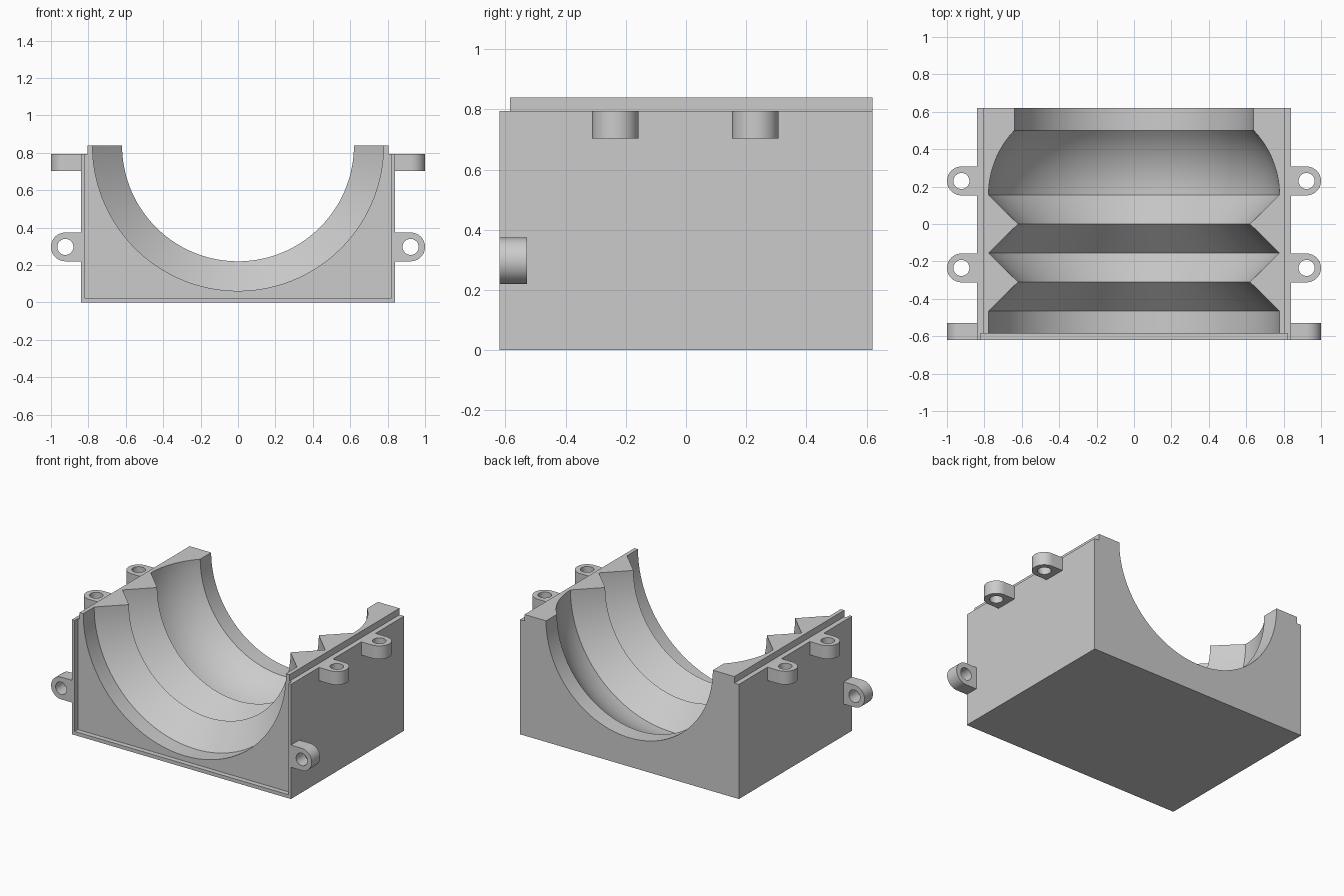
import bpy, bmesh
from math import pi, sin, cos, sqrt, radians
from mathutils import Matrix

cube = bpy.data.objects.get("Cube")
if cube:
    bpy.data.objects.remove(cube, do_unlink=True)

HALF_Y = 0.62      # half the housing length
TOP = 0.84         # split plane, also the bore axis height

grey = bpy.data.materials.new("plain grey")
grey.use_nodes = True
grey.diffuse_color = (0.6, 0.6, 0.6, 1)
grey.node_tree.nodes["Principled BSDF"].inputs["Base Color"].default_value = (0.6, 0.6, 0.6, 1)


def add_object(name, data):
    ob = bpy.data.objects.new(name, data)
    bpy.context.collection.objects.link(ob)
    return ob


def mesh_object(name, bm):
    bmesh.ops.recalc_face_normals(bm, faces=bm.faces)
    me = bpy.data.meshes.new(name)
    bm.to_mesh(me)
    bm.free()
    me.materials.append(grey)
    return add_object(name, me)


def evaluated_mesh(ob):
    dg = bpy.context.evaluated_depsgraph_get()
    return bpy.data.meshes.new_from_object(ob.evaluated_get(dg))


def smooth(ob):
    bpy.ops.object.select_all(action='DESELECT')
    ob.select_set(True)
    bpy.context.view_layer.objects.active = ob
    bpy.ops.object.shade_smooth_by_angle(angle=radians(25))


def cut(ob, cutter):
    mod = ob.modifiers.new("cut", 'BOOLEAN')
    mod.operation = 'DIFFERENCE'
    mod.solver = 'EXACT'
    mod.object = cutter
    bpy.context.view_layer.update()
    me = evaluated_mesh(ob)
    ob.modifiers.clear()
    ob.data = me
    bpy.data.objects.remove(cutter, do_unlink=True)


# Housing: stepped section with a raised lip, extruded front to back
half = [(0.84, 0), (0.84, 0.795), (0.805, 0.795), (0.805, TOP)]
section = half + [(-x, z) for x, z in reversed(half)]
bm = bmesh.new()
face = bm.faces.new([bm.verts.new((x, -HALF_Y, z)) for x, z in section])
ext = bmesh.ops.extrude_face_region(bm, geom=[face])
bmesh.ops.translate(bm, vec=(0, 2 * HALF_Y, 0),
                    verts=[v for v in ext["geom"] if isinstance(v, bmesh.types.BMVert)])
housing = mesh_object("housing", bm)

# Shallow front recess that leaves a thin rim at the sides and bottom
bm = bmesh.new()
bmesh.ops.create_cube(bm, size=1, matrix=Matrix.Translation((0, -0.685, 0.525))
                      @ Matrix.Diagonal((1.64, 0.2, 1.0, 1)))
cut(housing, mesh_object("recess_cutter", bm))

# Bore: straight mouth, two V ridges, domed chamber, narrow rear opening
WIDE, NARROW, REAR = 0.778, 0.62, 0.64
profile = [(-0.8, 0), (-0.8, WIDE), (-0.465, WIDE), (-0.31, NARROW),
           (-0.155, WIDE), (0, NARROW)]
start, span, drop = 0.155, 0.345, WIDE - REAR
arc_r = (span ** 2 + drop ** 2) / (2 * drop)
for i in range(13):
    dy = span * i / 12
    profile.append((start + dy, WIDE - arc_r + sqrt(arc_r ** 2 - dy ** 2)))
profile += [(0.8, REAR), (0.8, 0)]

bm = bmesh.new()
verts = [bm.verts.new((r, y, 0)) for y, r in profile]
edges = [bm.edges.new(pair) for pair in zip(verts, verts[1:])]
bmesh.ops.spin(bm, geom=verts + edges, cent=(0, 0, 0), axis=(0, 1, 0),
               angle=2 * pi, steps=128, use_merge=True)
bmesh.ops.remove_doubles(bm, verts=bm.verts, dist=1e-5)
bmesh.ops.rotate(bm, verts=bm.verts, matrix=Matrix.Rotation(pi / 128, 3, 'Y'))
bmesh.ops.translate(bm, verts=bm.verts, vec=(0, 0, TOP))
cut(housing, mesh_object("bore_cutter", bm))
smooth(housing)


# Screw ears: rounded tabs with a round hole
EAR_R, HOLE_R, THICK = 0.077, 0.043, 0.092


def ring(radius, a0, a1, n):
    return [(radius * cos(a0 + (a1 - a0) * i / n), radius * sin(a0 + (a1 - a0) * i / n))
            for i in range(n + 1)]


def ear(name, location, rotation):
    cu = bpy.data.curves.new(name, 'CURVE')
    cu.dimensions = '2D'
    cu.fill_mode = 'BOTH'
    cu.extrude = THICK / 2
    outline = ring(EAR_R, -pi / 2, pi / 2, 24) + [(-0.095, EAR_R), (-0.095, -EAR_R)]
    for points in (outline, ring(HOLE_R, 0, 2 * pi, 32)[:-1]):
        sp = cu.splines.new('POLY')
        sp.points.add(len(points) - 1)
        for p, (x, y) in zip(sp.points, points):
            p.co = (x, y, 0, 1)
        sp.use_cyclic_u = True
    temp = add_object("ear_outline", cu)
    bpy.context.view_layer.update()
    me = evaluated_mesh(temp)
    bpy.data.objects.remove(temp, do_unlink=True)
    bm = bmesh.new()
    bm.from_mesh(me)
    bmesh.ops.remove_doubles(bm, verts=bm.verts, dist=1e-5)
    ob = mesh_object(name, bm)
    ob.location = location
    ob.rotation_euler = rotation
    smooth(ob)


for side, sx, turn in (("left", 1, 0), ("right", -1, pi)):
    x = sx * (1 - EAR_R)
    for end, y in (("front", -0.235), ("back", 0.23)):
        ear(f"{side}_{end}_top_ear", (x, y, 0.795 - THICK / 2), (0, 0, turn))
    ear(f"{side}_face_ear", (x, -HALF_Y + THICK / 2, 0.297), (pi / 2, 0, turn))
